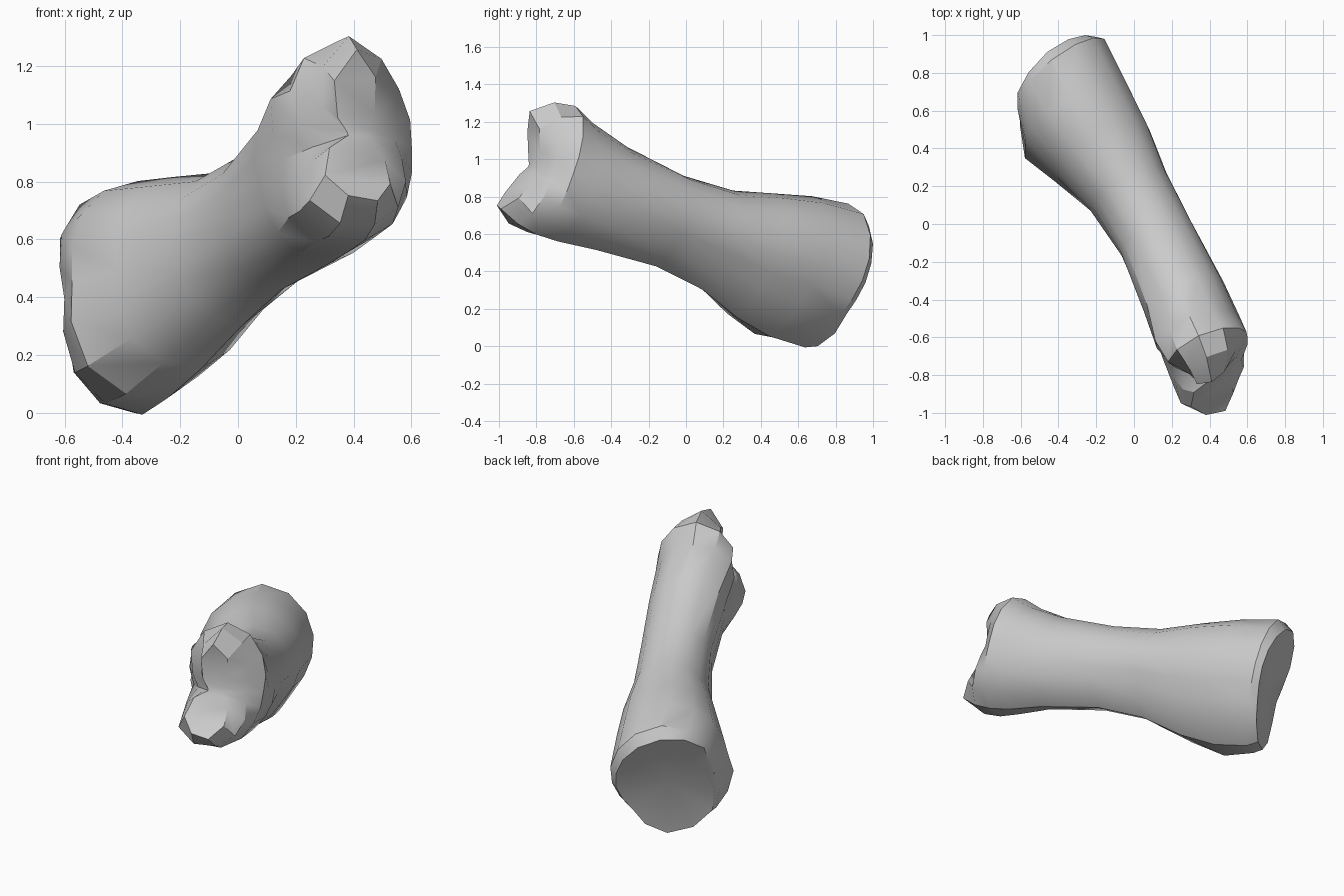
import bpy
import bmesh
import math
from mathutils import Vector

cube = bpy.data.objects.get("Cube")
if cube:
    bpy.data.objects.remove(cube, do_unlink=True)

# Bone frame: along the shaft, across it, and up from it
ALONG = Vector((0.401, -0.86, 0.315))
ACROSS = Vector((0.906, 0.423, 0.0))
UP = Vector((-0.133, 0.285, 0.949))
SPOKES = 8
SIDES = 2 * SPOKES

# Sections: (station, tilt, saddle), (centre across, centre up),
# reach at eight equal angles, starting across and turning upwards
SECTIONS = [
    # joint base
    ((-0.76, -0.3, -0.04), (-0.03, 0.62), (.27, .31, .36, .33, .23, .36, .37, .26)),
    ((-0.69, -0.25, 0), (-0.03, 0.62), (.30, .36, .41, .34, .27, .38, .40, .29)),
    ((-0.47, -0.1, 0), (-0.03, 0.62), (.31, .36, .38, .35, .32, .43, .41, .30)),
    ((-0.24, 0, 0), (0.0, 0.6), (.285, .33, .34, .31, .27, .35, .36, .27)),
    # shaft
    ((0.02, 0, 0), (0.05, 0.6), (.22, .25, .27, .24, .23, .25, .29, .20)),
    ((0.33, 0, 0), (0.07, 0.6), (.21, .24, .25, .23, .20, .23, .26, .20)),
    ((0.70, 0, 0), (0.08, 0.6), (.22, .25, .29, .28, .22, .25, .29, .24)),
    # head with twin knuckles
    ((0.92, 0, 0), (0.06, 0.62), (.24, .27, .33, .31, .20, .30, .335, .26)),
    ((1.05, 0, 0), (0.06, 0.62), (.23, .30, .385, .29, .15, .33, .34, .26)),
    ((1.17, 0, 0.04), (0.05, 0.62), (.14, .22, .365, .17, .09, .32, .32, .22)),
    ((1.28, 0, 0.10), (0.02, 0.62), (.04, .11, .28, .09, .03, .22, .27, .13)),
]


def place(s, w, n):
    return ALONG * s + ACROSS * w + UP * n


def smooth_reach(reach):
    """Insert a rounded in-between value after each reach."""
    result = []
    for i in range(SPOKES):
        a, b = reach[i], reach[(i + 1) % SPOKES]
        outer = reach[i - 1] + reach[(i + 2) % SPOKES]
        result += [a, (9 * (a + b) - outer) / 16]
    return result


def add_ring(bm, section):
    (s, tilt, saddle), (w, n), reach = section
    half_height = (reach[2] + reach[6]) / 2
    ring = []
    for i, radius in enumerate(smooth_reach(reach)):
        angle = math.tau * i / SIDES
        du, dv = radius * math.cos(angle), radius * math.sin(angle)
        dip = saddle * max(0, 1 - (dv / half_height) ** 2)
        ring.append(bm.verts.new(place(s + tilt * (w + du) - dip, w + du, n + dv)))
    return ring


bm = bmesh.new()
rings = [add_ring(bm, section) for section in SECTIONS]

# Skin between neighbouring sections
for a, b in zip(rings, rings[1:]):
    for i in range(SIDES):
        j = (i + 1) % SIDES
        bm.faces.new((a[i], a[j], b[j], b[i]))

# Shallow socket at the wide end
socket = bm.verts.new(place(-0.69, -0.04, 0.6))
for i in range(SIDES):
    bm.faces.new((rings[0][i], rings[0][(i + 1) % SIDES], socket))

# Grooved end between the knuckles, bridged from side to side
top = SIDES // 4
tip = rings[-1][top:] + rings[-1][:top]
for i in range(SIDES // 2):
    loop = [tip[i], tip[i + 1], tip[SIDES - i - 1], tip[-i]]
    bm.faces.new(list(dict.fromkeys(loop)))

bmesh.ops.recalc_face_normals(bm, faces=bm.faces)
mesh = bpy.data.meshes.new("finger_bone")
bm.to_mesh(mesh)
bm.free()

bone = bpy.data.objects.new("finger_bone", mesh)
bpy.context.collection.objects.link(bone)

# Plain grey surface
grey = bpy.data.materials.new("bone_grey")
grey.use_nodes = True
color = (0.6, 0.6, 0.6, 1)
grey.diffuse_color = color
grey.node_tree.nodes["Principled BSDF"].inputs["Base Color"].default_value = color
mesh.materials.append(grey)

bpy.ops.object.select_all(action="DESELECT")
bone.select_set(True)
bpy.context.view_layer.objects.active = bone
bpy.ops.object.shade_smooth_by_angle(angle=math.radians(30))
